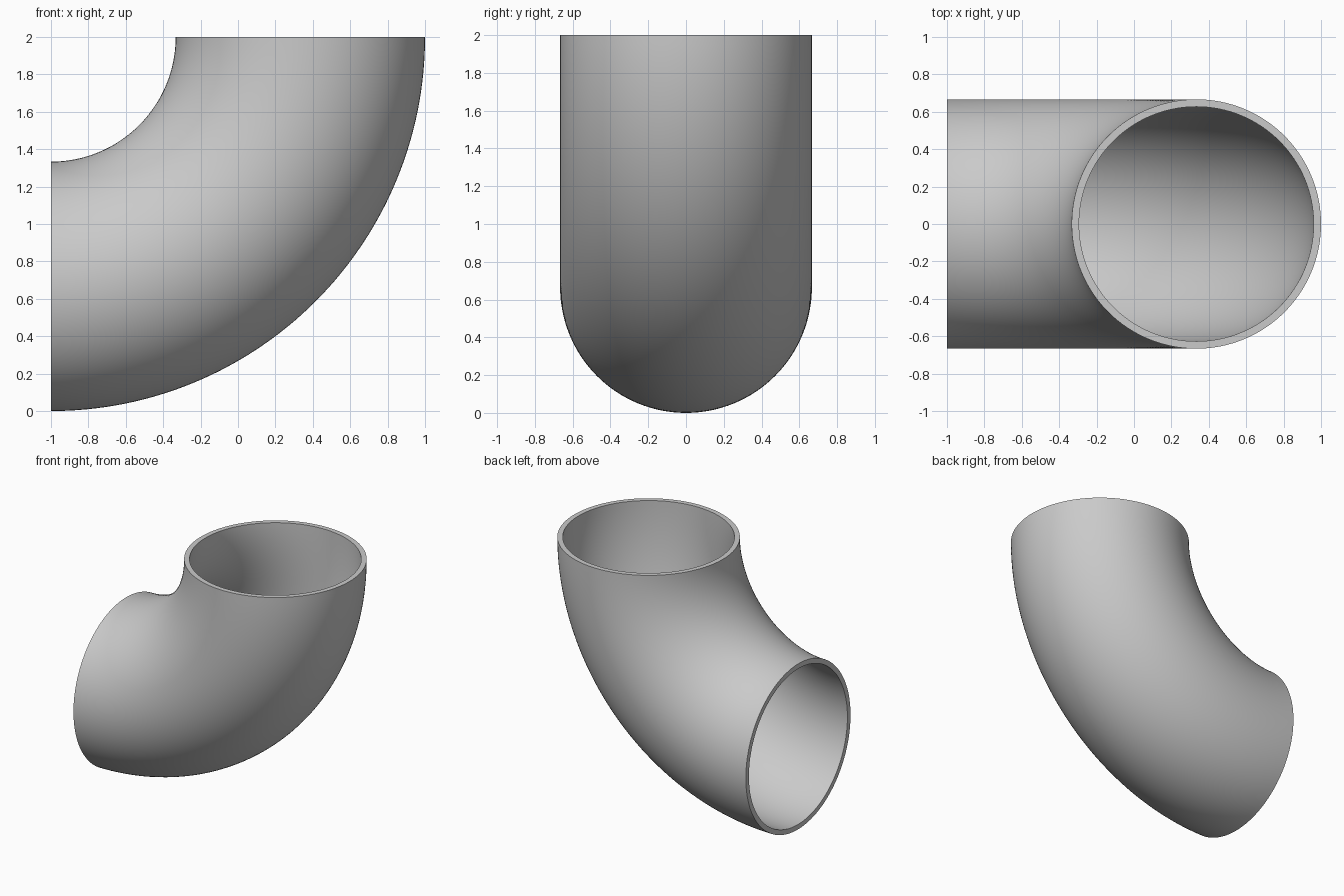
import bpy
import bmesh
from math import cos, sin, pi

cube = bpy.data.objects.get("Cube")
if cube:
    bpy.data.objects.remove(cube, do_unlink=True)

BEND = 4 / 3        # centreline radius of the quarter bend
OUTER = 2 / 3       # outside radius of the pipe
INNER = 0.627       # bore radius
SIDES, STEPS = 128, 64

grey = bpy.data.materials.new("light grey")
grey.use_nodes = True
colour = (0.59, 0.59, 0.59, 1)
grey.diffuse_color = colour
grey.node_tree.nodes["Principled BSDF"].inputs["Base Color"].default_value = colour

bm = bmesh.new()


def ring(radius, bend_angle):
    """Circle of the pipe section at an angle along the bend."""
    verts = []
    for i in range(SIDES):
        a = 2 * pi * i / SIDES
        reach = BEND + radius * cos(a)
        verts.append(bm.verts.new((-1 + reach * sin(bend_angle),
                                   radius * sin(a),
                                   2 - reach * cos(bend_angle))))
    return verts


def bridge(first, second):
    """Quads between two rings."""
    for i in range(SIDES):
        j = (i + 1) % SIDES
        bm.faces.new((first[i], first[j], second[j], second[i]))


# Outer wall forward, then bore back: a closed loop of rings gives both rims
angles = [pi / 2 * s / STEPS for s in range(STEPS + 1)]
rings = [ring(OUTER, a) for a in angles] + [ring(INNER, a) for a in reversed(angles)]
for k, current in enumerate(rings):
    bridge(current, rings[(k + 1) % len(rings)])
bmesh.ops.recalc_face_normals(bm, faces=bm.faces)

mesh = bpy.data.meshes.new("pipe_elbow")
bm.to_mesh(mesh)
bm.free()
mesh.materials.append(grey)
elbow = bpy.data.objects.new("pipe_elbow", mesh)
bpy.context.collection.objects.link(elbow)

# Smooth walls with crisp rims
bpy.ops.object.select_all(action="DESELECT")
elbow.select_set(True)
bpy.context.view_layer.objects.active = elbow
bpy.ops.object.shade_smooth_by_angle(angle=pi / 6)
